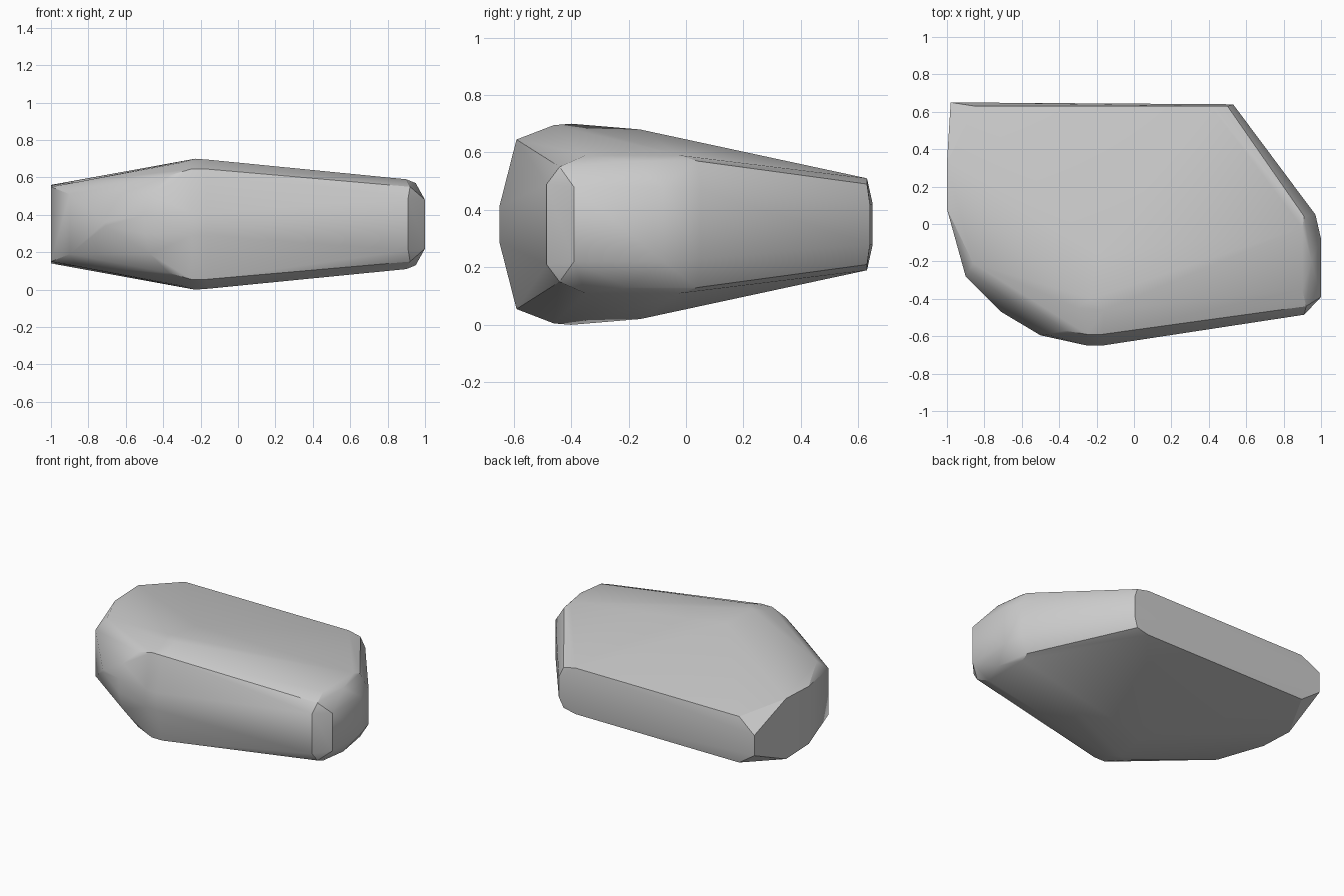
import bpy, bmesh, math

if "Cube" in bpy.data.objects:
    bpy.data.objects.remove(bpy.data.objects["Cube"])

MID = 0.35  # height of the symmetry plane

# Upper half of the faceted stone (x, y, z); the lower half is mirrored
rim = [  # widest outline, near mid height
    (-0.98, 0.65, 0.42), (0.53, 0.64, 0.42), (0.97, 0.05, 0.47),
    (1.0, -0.08, 0.48), (1.0, -0.39, 0.48), (0.91, -0.485, 0.49),
    (-0.17, -0.65, 0.41), (-0.25, -0.65, 0.41), (-0.50, -0.595, 0.40),
    (-0.71, -0.47, 0.36), (-0.90, -0.28, 0.51), (-1.0, 0.08, 0.55),
]
crown = [  # edge of the broad upper face
    (-1.0, 0.33, 0.56), (-0.85, 0.63, 0.51), (0.41, 0.63, 0.51),
    (0.50, 0.63, 0.49), (0.91, 0.04, 0.57), (0.90, -0.02, 0.59),
    (0.90, -0.35, 0.59), (0.92, -0.44, 0.55), (0.95, -0.20, 0.57),
    (-0.17, -0.59, 0.645), (-0.25, -0.59, 0.645), (-0.37, -0.57, 0.61),
    (-0.47, -0.59, 0.51), (-0.86, -0.21, 0.575),
]
peak = [  # highest bumps
    (-0.30, -0.45, 0.68), (-0.23, -0.40, 0.70), (-0.16, -0.46, 0.695),
    (-0.20, -0.16, 0.68),
]

# Wrap both halves in a convex shell
bm = bmesh.new()
for x, y, z in rim + crown + peak:
    bm.verts.new((x, y, z))
    bm.verts.new((x, y, 2 * MID - z))
bmesh.ops.remove_doubles(bm, verts=bm.verts[:], dist=0.001)
hull = bmesh.ops.convex_hull(bm, input=bm.verts[:])
loose = [v for v in bm.verts if not v.link_faces]
bmesh.ops.delete(bm, geom=loose, context='VERTS')
bmesh.ops.dissolve_limit(bm, angle_limit=math.radians(1),
                         verts=bm.verts[:], edges=bm.edges[:])
bmesh.ops.recalc_face_normals(bm, faces=bm.faces[:])

mesh = bpy.data.meshes.new("stone")
bm.to_mesh(mesh)
bm.free()
stone = bpy.data.objects.new("stone", mesh)
bpy.context.collection.objects.link(stone)

# Soft shading across shallow facets, crisp along strong ridges
bpy.context.view_layer.objects.active = stone
stone.select_set(True)
bpy.ops.object.shade_smooth_by_angle(angle=math.radians(30))
